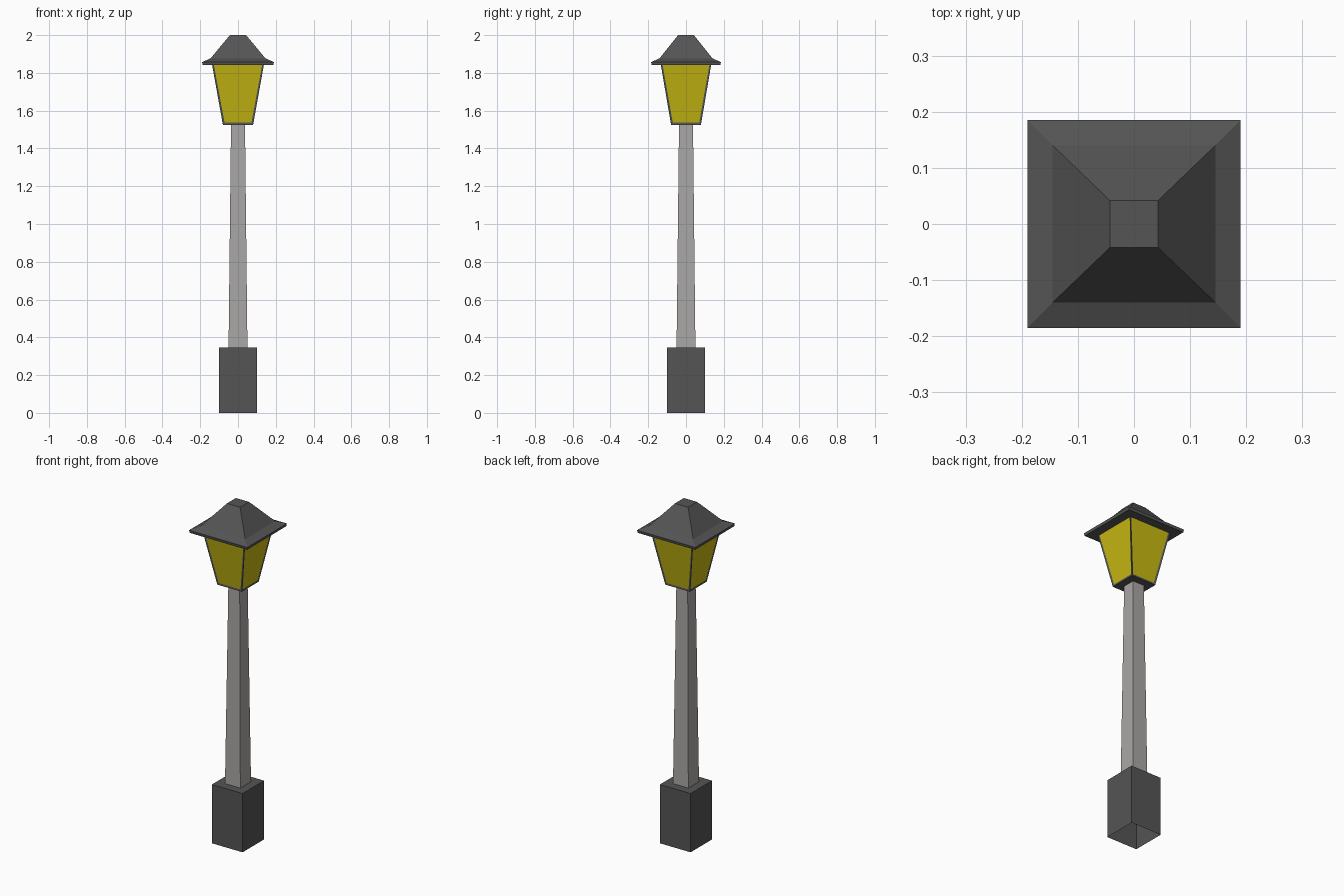
import bpy, bmesh

if "Cube" in bpy.data.objects:
    bpy.data.objects.remove(bpy.data.objects["Cube"])


def material(name, rgb):
    m = bpy.data.materials.new(name)
    m.diffuse_color = (*rgb, 1)
    m.use_nodes = True
    m.node_tree.nodes["Principled BSDF"].inputs["Base Color"].default_value = m.diffuse_color
    return m


DARK = material("dark iron", (0.09, 0.09, 0.09))
GREY = material("pole grey", (0.40, 0.39, 0.38))
YELLOW = material("lamp yellow", (0.58, 0.49, 0.006))


def stack(name, rings, mats, bottom=True, top=True, pane=0):
    """Join rectangular rings (half x, half y, z) upward; optionally inset panes."""
    bm = bmesh.new()
    loops = [[bm.verts.new((sx * hx, sy * hy, z))
              for sx, sy in ((-1, -1), (1, -1), (1, 1), (-1, 1))]
             for hx, hy, z in rings]
    sides = []
    for a, b in zip(loops, loops[1:]):
        for i in range(4):
            j = (i + 1) % 4
            sides.append(bm.faces.new((a[i], a[j], b[j], b[i])))
    if bottom:
        bm.faces.new(loops[0][::-1])
    if top:
        bm.faces.new(loops[-1])
    bm.normal_update()
    if pane:
        bmesh.ops.inset_individual(bm, faces=sides, thickness=pane, depth=-0.003)
        for f in sides:
            f.material_index = 1
    me = bpy.data.meshes.new(name)
    bm.to_mesh(me)
    bm.free()
    for m in mats:
        me.materials.append(m)
    ob = bpy.data.objects.new(name, me)
    bpy.context.collection.objects.link(ob)
    return ob


# Square plinth, open underneath
stack("base", [(0.10, 0.10, 0), (0.10, 0.10, 0.347)], [DARK], bottom=False)

# Tapered square pole
stack("pole", [(0.05, 0.05, 0.345), (0.037, 0.037, 1.53)], [GREY], False, False)

# Flared lantern frame with yellow panes, tucked into the roof
stack("lantern", [(0.08, 0.079, 1.525), (0.139, 0.135, 1.853)],
      [DARK, YELLOW], pane=0.014)

# Roof: thin eave, shallow skirt, steep pyramid with flat cap
stack("roof", [(0.187, 0.182, 1.841), (0.19, 0.185, 1.857),
               (0.145, 0.14, 1.877), (0.043, 0.042, 2.0)], [DARK])
